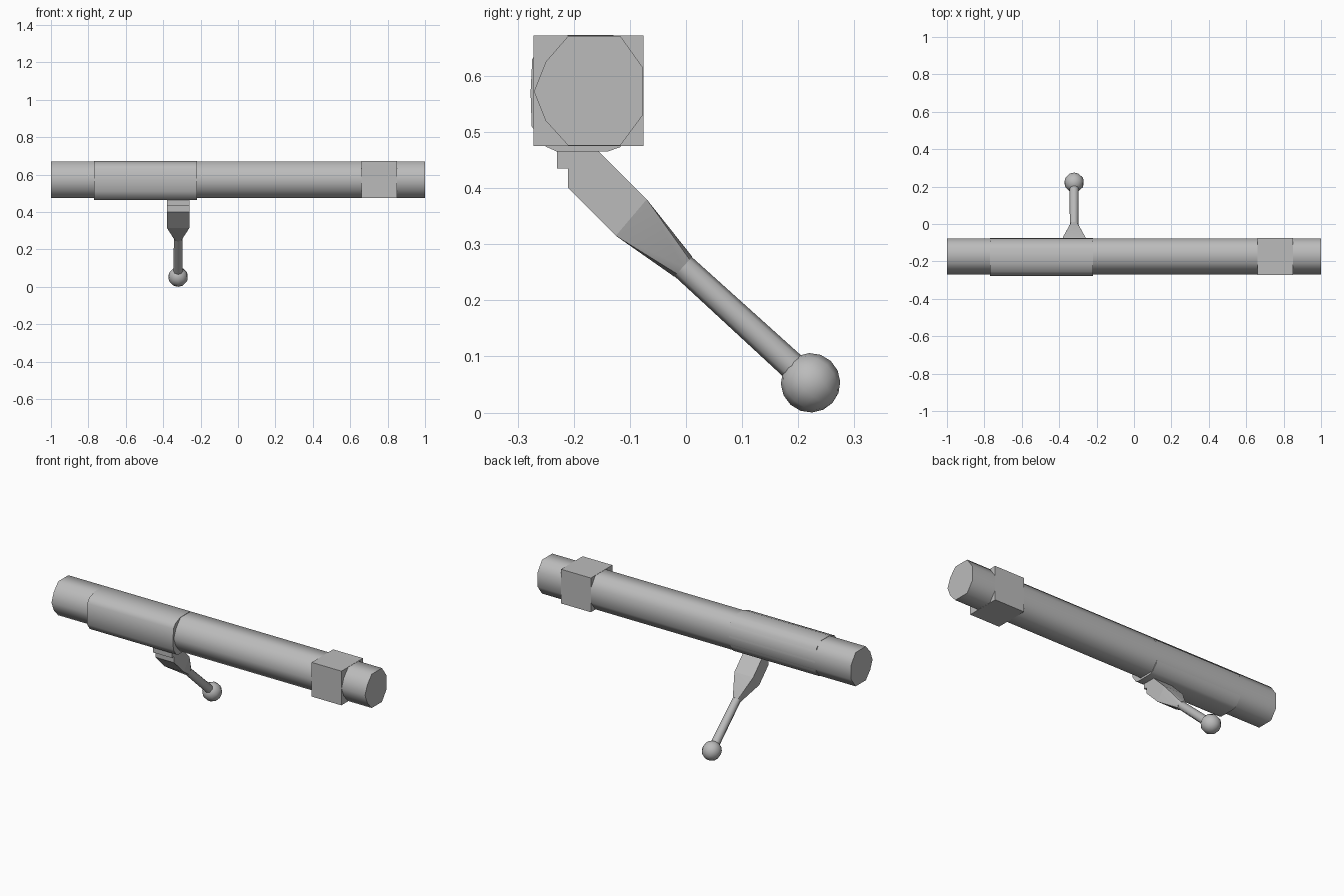
import bpy, bmesh, math
from mathutils import Vector, Matrix

cube = bpy.data.objects.get("Cube")
if cube:
    bpy.data.objects.remove(cube, do_unlink=True)

steel = bpy.data.materials.new("grey steel")
steel.use_nodes = True
GREY = (0.5, 0.5, 0.5, 1)
steel.diffuse_color = GREY
steel.node_tree.nodes["Principled BSDF"].inputs["Base Color"].default_value = GREY


def finish(name, bm, angle=0):
    bmesh.ops.recalc_face_normals(bm, faces=bm.faces)
    mesh = bpy.data.meshes.new(name)
    bm.to_mesh(mesh)
    bm.free()
    obj = bpy.data.objects.new(name, mesh)
    bpy.context.collection.objects.link(obj)
    mesh.materials.append(steel)
    if angle:
        bpy.ops.object.select_all(action='DESELECT')
        obj.select_set(True)
        bpy.context.view_layer.objects.active = obj
        bpy.ops.object.shade_smooth_by_angle(angle=math.radians(angle))
    return obj


def extrude_x(name, profile, x0, x1, angle=0):
    """Extrude a (y, z) outline along x."""
    bm = bmesh.new()
    face = bm.faces.new([bm.verts.new((x0, y, z)) for y, z in profile])
    new = bmesh.ops.extrude_face_region(bm, geom=[face])["geom"]
    bmesh.ops.translate(bm, vec=(x1 - x0, 0, 0),
                        verts=[v for v in new if isinstance(v, bmesh.types.BMVert)])
    return finish(name, bm, angle)


# Bolt body: long rod with a faceted outline
body = [(-.271, .572), (-.25, .625), (-.21, .671), (-.117, .671), (-.077, .615),
        (-.077, .53), (-.117, .476), (-.21, .476), (-.25, .52)]
extrude_x("bolt_body", body, -1, 1, 60)

# Rear sleeve, slightly fuller than the body
sleeve = [(-.277, .57), (-.274, .63), (-.255, .655), (-.21, .673), (-.13, .673),
          (-.09, .645), (-.076, .57), (-.085, .51), (-.117, .473), (-.14, .465),
          (-.23, .465), (-.25, .474), (-.275, .51)]
extrude_x("rear_sleeve", sleeve, -.77, -.22, 50)

# Square locking block near the front end
block = [(-.272, .475), (-.076, .475), (-.076, .672), (-.272, .672)]
extrude_x("locking_block", block, .66, .85)

# Handle: stepped flat blade under the sleeve
HX, HALF = -.32, .06
blade = [(-.23, .475), (-.23, .435), (-.21, .435), (-.21, .40), (-.125, .315),
         (-.07, .38), (-.155, .465), (-.155, .475)]
extrude_x("handle_blade", blade, HX - HALF, HX + HALF)

# Handle rod direction and a ring perpendicular to it
start, ball = Vector((HX, -.005, .26)), Vector((HX, .222, .053))
axis = (ball - start).normalized()
side = Vector((1, 0, 0))
up = axis.cross(side)


def ring(bm, centre, radius, sides=8):
    turns = [2 * math.pi * i / sides for i in range(sides)]
    return [bm.verts.new(centre + radius * (side * math.cos(a) + up * math.sin(a)))
            for a in turns]


# Tapered neck from the blade to the rod
bm = bmesh.new()
for y, z in ((-.125, .315), (-.07, .38)):
    for s in (-1, 1):
        bm.verts.new((HX + s * HALF, y, z))
ring(bm, start, .024)
bmesh.ops.convex_hull(bm, input=bm.verts[:])
finish("handle_neck", bm, 25)

# Round rod
bm = bmesh.new()
a, b = ring(bm, start, .023), ring(bm, ball, .025)
for i in range(8):
    j = (i + 1) % 8
    bm.faces.new((a[i], a[j], b[j], b[i]))
bm.faces.new(a)
bm.faces.new(b)
finish("handle_rod", bm, 60)

# Ball knob
bm = bmesh.new()
bmesh.ops.create_uvsphere(bm, u_segments=10, v_segments=8, radius=.053,
                          matrix=Matrix.Translation(ball) @ axis.to_track_quat('Z', 'Y').to_matrix().to_4x4())
finish("handle_knob", bm, 60)
